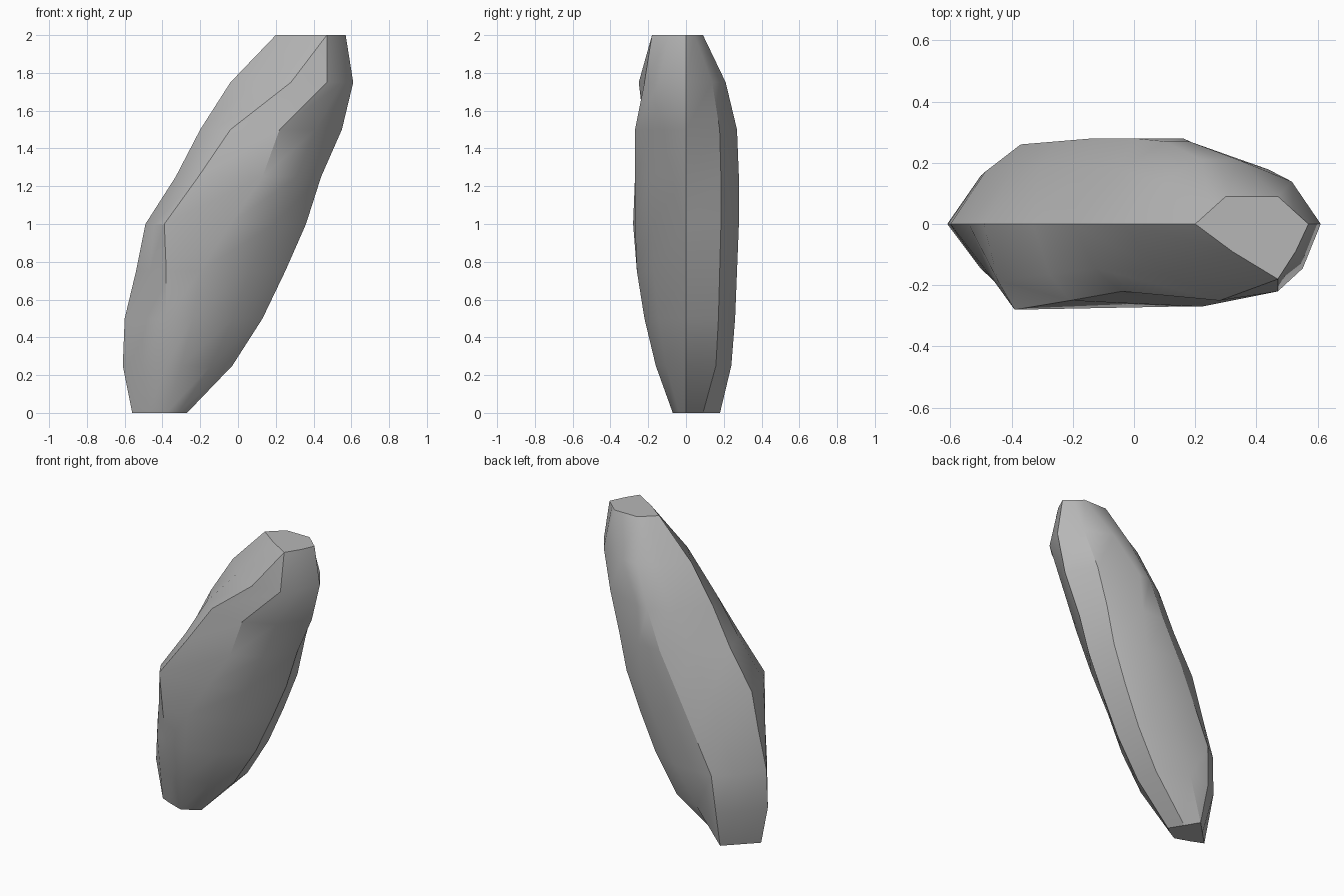
import bpy
import bmesh
import math

cube = bpy.data.objects.get("Cube")
if cube:
    bpy.data.objects.remove(cube, do_unlink=True)

# One flat stone colour
stone = bpy.data.materials.new("stone_grey")
stone.use_nodes = True
grey = (0.47, 0.47, 0.47, 1)
stone.diffuse_color = grey
stone.node_tree.nodes["Principled BSDF"].inputs["Base Color"].default_value = grey

# Sections from the ground up, in hundredths: left and right ridge x,
# two front face points (x, y, x, y), then back face x range and y
sections = [
    (-56, -27, -38, -7, -38, -7, -38, -38, 18),
    (-61, -3, -38, -16, -30, -16, -39, -25, 24),
    (-60, 13, -38, -22, -24, -22, -37, -10, 26),
    (-54, 25, -38, -26, -20, -26, -25, 3, 27),
    (-49, 36, -39, -28, -4, -27, -13, 13, 28),
    (-33, 44, -21, -25, 13, -27, 0, 16, 28),
    (-20, 55, -4, -22, 22, -27, 10, 18, 27),
    (-4, 61, 28, -25, 47, -22, 22, 34, 21),
    (20, 57, 47, -18, 47, -18, 30, 47, 9),
]


def shoulder(ridge_x, face_x, face_y, inward, outward):
    """Point that rounds the corner between a side ridge and a face."""
    return (ridge_x + (face_x - ridge_x) * inward, face_y * outward)


def outline(index, section):
    """Closed ring of points around the rock at one height."""
    left, right, front_a, y_a, front_b, y_b, back_a, back_b, back = section
    is_end = index in (0, len(sections) - 1)
    swell = 0.5 if is_end else 0.66
    # The back right corner is boxy low down and softens with height
    square = 0.5 if is_end else 0.05 * index
    return [
        (left, 0),
        shoulder(left, front_a, y_a, 0.45, swell),
        (front_a, y_a),
        (front_b, y_b),
        shoulder(right, front_b, y_b, 0.42, swell),
        (right, 0),
        shoulder(right, back_b, back, square, swell),
        (back_b, back),
        (back_a, back),
        shoulder(left, back_a, back, 0.5, swell),
    ]


# Skin the rings into one closed boulder
bm = bmesh.new()
rings = []
for index, section in enumerate(sections):
    height = index / 4
    rings.append([bm.verts.new((x / 100, y / 100, height))
                  for x, y in outline(index, section)])

for lower, upper in zip(rings, rings[1:]):
    count = len(lower)
    for i in range(count):
        j = (i + 1) % count
        bm.faces.new((lower[i], lower[j], upper[j], upper[i]))

bm.faces.new(rings[0][::-1])
bm.faces.new(rings[-1])
bmesh.ops.remove_doubles(bm, verts=bm.verts, dist=0.001)
bmesh.ops.recalc_face_normals(bm, faces=bm.faces)

mesh = bpy.data.meshes.new("leaning_rock")
bm.to_mesh(mesh)
bm.free()
mesh.materials.append(stone)
rock = bpy.data.objects.new("leaning_rock", mesh)
bpy.context.collection.objects.link(rock)

# Soft faces with crisp ridges
bpy.ops.object.select_all(action="DESELECT")
rock.select_set(True)
bpy.context.view_layer.objects.active = rock
bpy.ops.object.shade_smooth_by_angle(angle=math.radians(32))
